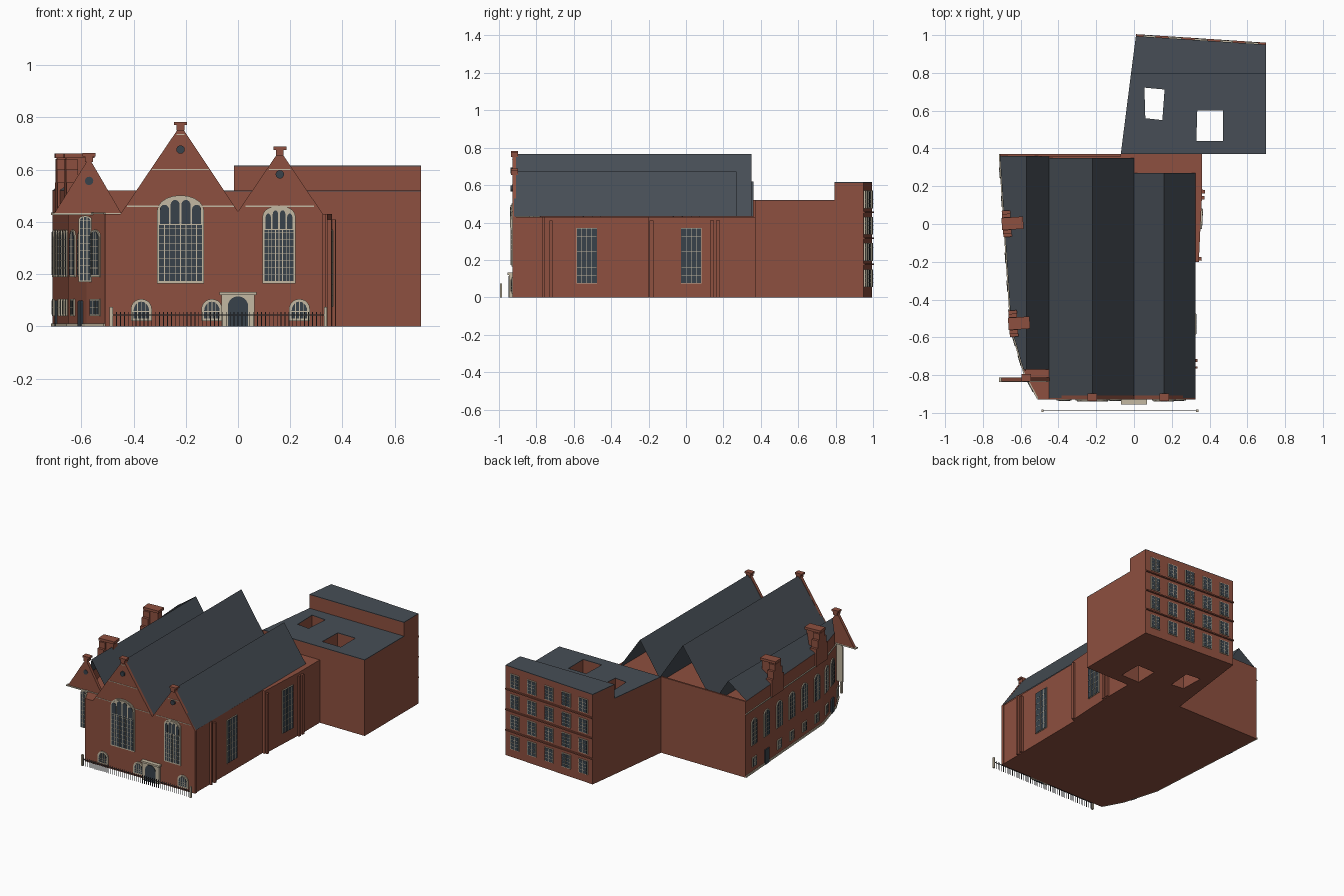
import bpy, bmesh, math
from mathutils import Matrix, Vector

if "Cube" in bpy.data.objects:
    bpy.data.objects.remove(bpy.data.objects["Cube"])


def material(name, rgb):
    m = bpy.data.materials.new(name)
    m.diffuse_color = (*rgb, 1)
    m.use_nodes = True
    m.node_tree.nodes["Principled BSDF"].inputs["Base Color"].default_value = m.diffuse_color
    return m


BRICK = material("brick", (0.27, 0.08, 0.05))
SLATE = material("slate", (0.063, 0.076, 0.092))
STONE = material("stone", (0.55, 0.48, 0.36))
GLASS = material("glass", (0.04, 0.055, 0.07))
IRON = material("iron", (0.05, 0.05, 0.055))


def finish(name, bm, mat):
    bmesh.ops.recalc_face_normals(bm, faces=bm.faces)
    me = bpy.data.meshes.new(name)
    bm.to_mesh(me)
    bm.free()
    me.materials.append(mat)
    bpy.context.collection.objects.link(bpy.data.objects.new(name, me))


def prism(name, loops, z0, z1, mat):
    """Upright extrusion of a plan outline with optional holes."""
    bm = bmesh.new()
    for loop in loops:
        vs = [bm.verts.new((x, y, z0)) for x, y in loop]
        for i, v in enumerate(vs):
            bm.edges.new((v, vs[i - 1]))
    bmesh.ops.triangle_fill(bm, edges=bm.edges[:], use_beauty=True, normal=(0, 0, 1))
    ext = bmesh.ops.extrude_face_region(bm, geom=bm.faces[:], use_keep_orig=True)
    for v in ext["geom"]:
        if isinstance(v, bmesh.types.BMVert):
            v.co.z = z1
    finish(name, bm, mat)


def wall(a, b):
    """Wall frame: local x along a->b, local y outward, local z up."""
    u = Vector((b[0] - a[0], b[1] - a[1], 0)).normalized()
    m = Matrix(((u.x, u.y, 0, a[0]), (u.y, -u.x, 0, a[1]), (0, 0, 1, 0), (0, 0, 0, 1)))
    return m


def slab(bm, M, pts, d0, d1):
    lo = [bm.verts.new(M @ Vector((u, d0, z))) for u, z in pts]
    hi = [bm.verts.new(M @ Vector((u, d1, z))) for u, z in pts]
    bm.faces.new(lo)
    bm.faces.new(hi)
    for i in range(len(pts)):
        bm.faces.new((lo[i - 1], lo[i], hi[i], hi[i - 1]))


def rect(u, w, z0, z1):
    return [(u - w / 2, z0), (u + w / 2, z0), (u + w / 2, z1), (u - w / 2, z1)]


def arch(u, w, z0, z1, rise):
    if not rise:
        return rect(u, w, z0, z1)
    arc = [(u + w / 2 * math.cos(math.pi * k / 10), z1 - rise + rise * math.sin(math.pi * k / 10))
           for k in range(11)]
    return [(u - w / 2, z0), (u + w / 2, z0)] + arc


def part(name, M, shapes, d0, d1, mat):
    bm = bmesh.new()
    for s in shapes:
        slab(bm, M, s, d0, d1)
    finish(name, bm, mat)


def window(name, M, u, w, z0, z1, rise=0, cols=2, rows=3, b=0.006, bar=0.003, lancets=0):
    fr, gl = bmesh.new(), bmesh.new()
    slab(fr, M, arch(u, w, z0, z1, rise), -0.003, 0.006)
    gw, g0, g1 = w - 2 * b, z0 + b, z1 - b
    slab(gl, M, arch(u, gw, g0, g1, rise), 0.0, 0.008)
    spring = g1 - rise
    for c in range(1, cols):
        t = c / cols * 2 - 1
        slab(fr, M, rect(u + t * gw / 2, bar, g0, spring + rise * math.sqrt(1 - t * t)), 0.005, 0.0095)
    for r in range(1, rows + (1 if rise else 0)):
        z = g0 + (spring - g0) * r / rows
        slab(fr, M, rect(u, gw, z - bar / 3, z + bar / 3), 0.005, 0.009)
    # traceried head with small lancets
    if lancets:
        zl = spring - 0.045
        slab(fr, M, arch(u, gw, zl, g1, rise), 0.006, 0.011)
        for k in range(lancets):
            t = (k + 0.5) / lancets * 2 - 1
            top = spring + rise * math.sqrt(1 - t * t) - 0.008
            slab(gl, M, arch(u + t * gw / 2, gw / lancets - 0.006, zl + 0.003, top, 0.02), 0.008, 0.0125)
    finish(name + "_frame", fr, STONE)
    finish(name + "_glass", gl, GLASS)


def sheet(name, faces, mat):
    bm = bmesh.new()
    for f in faces:
        bm.faces.new([bm.verts.new(p) for p in f])
    bmesh.ops.remove_doubles(bm, verts=bm.verts, dist=1e-5)
    finish(name, bm, mat)


# main hall body
L0, L1, L2, L3 = (-0.71, 0.37), (-0.65, -0.55), (-0.58, -0.79), (-0.51, -0.92)
prism("hall_body", [[L3, (0.32, -0.92), (0.325, -0.2), (0.343, -0.2), (0.36, 0.15), (0.36, 0.37),
                     L0, L1, L2]], 0, 0.43, BRICK)
left_a, left_b, left_c = wall(L0, L1), wall(L1, L2), wall(L2, L3)
part("left_parapet_rear", left_a, [rect(0.461, 0.922, 0.43, 0.52)], -0.012, 0, BRICK)
part("left_parapet_front", left_b, [rect(0.12, 0.24, 0.43, 0.52)], -0.012, 0, BRICK)
prism("back_parapet", [[(-0.71, 0.358), (-0.07, 0.358), (-0.07, 0.37), L0]], 0.43, 0.52, BRICK)

# pitched roofs
for nm, xa, xr, xb, zr, y1 in (("centre_roof", -0.45, -0.22, 0.0, 0.765, 0.35),
                               ("right_roof", 0.0, 0.16, 0.325, 0.672, 0.27)):
    y0 = -0.92
    sheet(nm, [[(xa, y0, 0.432), (xr, y0, zr), (xr, y1, zr), (xa, y1, 0.432)],
               [(xr, y0, zr), (xb, y0, 0.432), (xb, y1, 0.432), (xr, y1, zr)]], SLATE)
ra, rb = (-0.57, -0.77, 0.62), (-0.57, 0.36, 0.62)
sheet("left_roof", [[ra, (-0.45, -0.77, 0.432), (-0.45, 0.36, 0.432), rb],
                    [ra, rb, (-0.71, 0.36, 0.521), (-0.65, -0.55, 0.521), (-0.585, -0.77, 0.521)]], SLATE)

# front facade with two gables
front = wall((0, -0.92), (1, -0.92))
part("front_facade", front, [[(-0.51, 0), (0.325, 0), (0.325, 0.43), (0.16, 0.675), (0.0, 0.44),
                              (-0.22, 0.77), (-0.45, 0.43), (-0.51, 0.43)]], -0.012, 0.008, BRICK)
face = wall((0, -0.928), (1, -0.928))
side = wall((0, -0.825), (1, -0.825))
part("left_gable", side, [[(-0.705, 0.43), (-0.445, 0.43), (-0.57, 0.645)]], -0.012, 0.008, BRICK)
part("left_gable_cornice", side, [rect(-0.58, 0.27, 0.426, 0.434)], -0.013, 0.012, STONE)
for nm, M, x, z in (("centre", face, -0.22, 0.765), ("right", face, 0.16, 0.67), ("left", side, -0.57, 0.645)):
    part(nm + "_gable_cap", M, [rect(x, 0.03, z - 0.015, z + 0.008), rect(x, 0.05, z + 0.006, z + 0.018)],
         -0.03, 0.008, BRICK)
    eye = [(x + 0.016 * math.cos(k * math.pi / 8), z - 0.088 + 0.016 * math.sin(k * math.pi / 8))
           for k in range(16)]
    part(nm + "_oculus", M, [eye], -0.002, 0.011, GLASS)
bands = []
for x, apex, hw in ((-0.22, 0.765, 0.69), (0.16, 0.67, 0.65)):
    bands += [rect(x, 2 * hw * (apex - z) - 0.01, z - 0.002, z + 0.002) for z in (0.46, 0.6, 0.735) if z < apex]
part("facade_bands", face, bands, -0.002, 0.002, STONE)

# front windows and entrance
window("centre_window", face, -0.22, 0.18, 0.165, 0.502, 0.06, 8, 9, 0.008, lancets=4)
window("right_window", face, 0.157, 0.126, 0.165, 0.462, 0.04, 8, 9, 0.008, lancets=4)
for i, x in enumerate((-0.37, -0.10, 0.235)):
    window(f"basement_window_{i}", face, x, 0.08, 0.02, 0.105, 0.038, 4, 2, 0.01)
part("portal", face, [rect(0, 0.11, 0, 0.125), rect(-0.053, 0.02, 0, 0.12), rect(0.053, 0.02, 0, 0.12)],
     0, 0.018, STONE)
part("portal_lintel", face, [rect(0, 0.14, 0.12, 0.132)], 0, 0.027, STONE)
part("door", face, [arch(0, 0.078, 0, 0.115, 0.038)], 0, 0.021, GLASS)

# floating bay window beneath the left gable
window("bay_window", side, -0.585, 0.05, 0.17, 0.424, 0.015, 3, 8, 0.005)

# left street wall windows, door and bands
for i, u in enumerate((0.1, 0.25, 0.40, 0.55, 0.70, 0.85)):
    window(f"left_upper_window_{i}", left_a, u, 0.07, 0.19, 0.37, 0.03, 3, 5)
    if i != 1:
        window(f"left_lower_window_{i}", left_a, u, 0.05, 0.04, 0.105, 0, 3, 2)
part("left_rear_door", left_a, [rect(0.25, 0.05, 0, 0.1)], 0, 0.008, GLASS)
for u in (0.07, 0.18):
    window(f"left_bend_window_{u}", left_b, u, 0.07, 0.19, 0.37, 0.03, 3, 5)
window("left_bend_lower_window", left_b, 0.07, 0.05, 0.04, 0.105, 0, 3, 2)
part("left_door", left_b, [arch(0.18, 0.05, 0, 0.1, 0.01)], 0, 0.008, GLASS)
window("left_front_window", left_c, 0.075, 0.08, 0.19, 0.37, 0.03, 4, 5)
window("left_front_lower_window", left_c, 0.075, 0.08, 0.04, 0.105, 0, 3, 2)
for nm, M, n in (("rear", left_a, 0.922), ("bend", left_b, 0.25), ("front", left_c, 0.148)):
    part("left_bands_" + nm, M, [rect(n / 2, n, 0.43, 0.436), rect(n / 2, n, 0, 0.012)], -0.002, 0.006, STONE)

# stepped dormers with chimney stacks
for i, u in enumerate((0.37, 0.90)):
    part(f"stepped_dormer_{i}", left_a, [rect(u, w, 0.43, z) for w, z in ((0.14, 0.55), (0.105, 0.6), (0.07, 0.64))],
         -0.035, 0.01, BRICK)
    part(f"chimney_{i}", left_a, [rect(u, 0.05, 0.43, 0.65)], -0.09, 0.008, BRICK)
    part(f"chimney_cap_{i}", left_a, [rect(u, 0.065, 0.645, 0.662)], -0.1, 0.014, BRICK)

# right wall windows and buttresses
right_a, right_b = wall((0.3225, 0), (0.3225, 1)), wall((0.343, -0.2), (0.36, 0.15))
window("right_side_window_front", right_a, -0.53, 0.11, 0.075, 0.37, 0, 4, 7, 0.002, 0.0025)
window("right_side_window_rear", right_b, 0.228, 0.11, 0.075, 0.37, 0, 4, 7, 0.002, 0.0025)
part("front_buttresses", right_a, [rect(-0.76, 0.012, 0, 0.43), rect(-0.722, 0.016, 0, 0.41)], -0.01, 0.014, BRICK)
part("rear_buttresses", right_b, [rect(u, 0.02, 0, 0.41) for u in (0.016, 0.34, 0.372)], -0.01, 0.014, BRICK)

# rear block with two light wells
wells = [[(0.06, 0.56), (0.15, 0.55), (0.162, 0.712), (0.055, 0.722)],
         [(0.33, 0.44), (0.47, 0.44), (0.47, 0.60), (0.335, 0.60)]]
low = [(-0.07, 0.37), (0.70, 0.37), (0.70, 0.795), (-0.016, 0.795)]
high = [(-0.016, 0.795), (0.70, 0.795), (0.70, 0.95), (0.01, 0.995)]
prism("rear_block", [low] + wells, 0, 0.517, BRICK)
prism("rear_block_roof", [low] + wells, 0.517, 0.521, SLATE)
prism("rear_wing", [high], 0, 0.612, BRICK)
prism("rear_wing_roof", [high], 0.612, 0.616, SLATE)

# rear facade windows and string courses
back = wall((0.70, 0.95), (0.01, 0.995))
for r in range(4):
    for c in range(5):
        window(f"rear_window_{r}_{c}", back, 0.075 + c * 0.136, 0.07, 0.055 + r * 0.14, 0.15 + r * 0.14, 0, 2, 4,
               0.004)
part("string_courses", back, [rect(0.3455, 0.69, z, z + 0.008) for z in (0.172, 0.312, 0.452)], -0.002, 0.01, BRICK)

# front railing
rail = wall((0, -0.989), (1, -0.989))
bars = [rect(-0.48 + i * 0.81 / 54, 0.003, 0, 0.056) for i in range(55)]
part("railing", rail, bars + [rect(-0.075, 0.82, 0.042, 0.046)], -0.0015, 0.0015, IRON)
part("railing_posts", rail, [rect(x, 0.012, 0, 0.075) for x in (-0.485, 0.335)], -0.006, 0.006, STONE)
